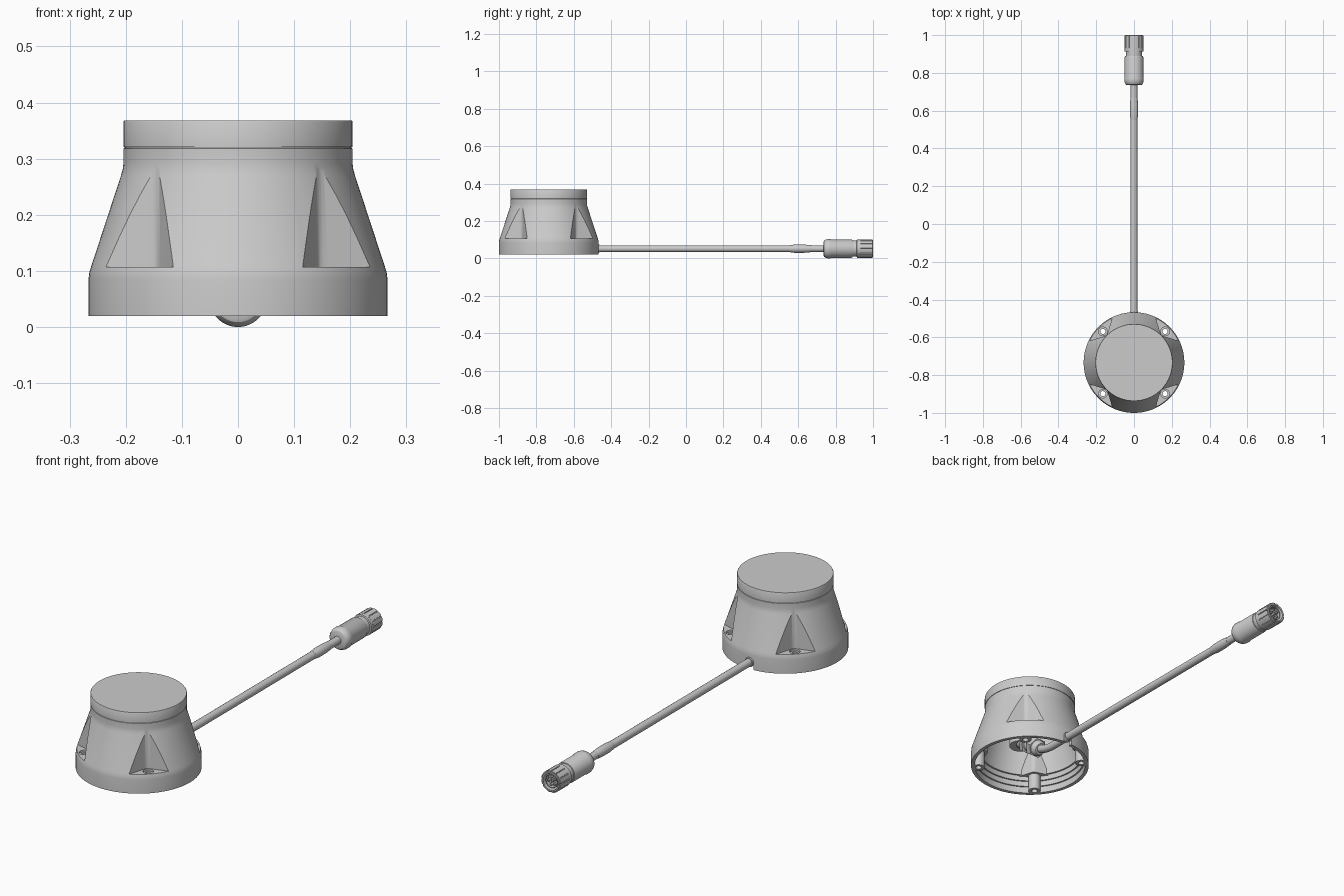
import bpy, bmesh, math
from mathutils import Vector, Matrix

if "Cube" in bpy.data.objects:
    bpy.data.objects.remove(bpy.data.objects["Cube"])

CY = -0.7335           # housing centre in y
CZ = 0.0515            # cable and connector axis height
U = 0.233              # screw distance from housing centre
HOUSE = Matrix.Translation((0, CY, 0))
ALONG_Y = Matrix.Translation((0, 0, CZ)) @ Matrix.Rotation(-math.pi / 2, 4, 'X')


def finish(name, bm, mat):
    bmesh.ops.recalc_face_normals(bm, faces=bm.faces)
    bm.transform(mat)
    me = bpy.data.meshes.new(name)
    bm.to_mesh(me)
    bm.free()
    ob = bpy.data.objects.new(name, me)
    bpy.context.collection.objects.link(ob)
    return ob


def skin(name, rings, mat, closed=False):
    """Join rings of points by quads; cap the ends, or close into a torus."""
    bm = bmesh.new()
    rows = [[bm.verts.new(p) for p in ring] for ring in rings]
    pairs = list(zip(rows, rows[1:])) + ([(rows[-1], rows[0])] if closed else [])
    for a, b in pairs:
        for i in range(len(a)):
            j = (i + 1) % len(a)
            bm.faces.new((a[i], a[j], b[j], b[i]))
    if not closed:
        bm.faces.new(rows[0])
        bm.faces.new(rows[-1])
    return finish(name, bm, mat)


def lathe(name, pts, mat=Matrix(), n=48, closed=False):
    """Revolve (radius, height) points around the local z axis."""
    ang = [2 * math.pi * i / n for i in range(n)]
    return skin(name, [[(r * math.cos(a), r * math.sin(a), h) for a in ang]
                       for r, h in pts], mat, closed)


def rod(name, r, z0, z1, mat=Matrix(), n=32):
    return lathe(name, [(r, z0), (r, z1)], mat, n)


def prism(name, pts, z0, z1, mat=Matrix()):
    return skin(name, [[(x, y, z) for x, y in pts] for z in (z0, z1)], mat)


def select(ob):
    bpy.ops.object.select_all(action='DESELECT')
    ob.select_set(True)
    bpy.context.view_layer.objects.active = ob


def volume(me):
    bm = bmesh.new()
    bm.from_mesh(me)
    v = bm.calc_volume(signed=True)
    bm.free()
    return v


def cut(ob, cutter):
    """Subtract the cutter, trying solvers until the volume drops plausibly."""
    select(ob)
    before, limit = volume(ob.data), volume(cutter.data)
    old = ob.data.copy()
    for solver in ('MANIFOLD', 'EXACT', 'FLOAT'):
        m = ob.modifiers.new("cut", 'BOOLEAN')
        m.operation, m.solver, m.object = 'DIFFERENCE', solver, cutter
        bpy.ops.object.modifier_apply(modifier=m.name)
        if 1e-8 < before - volume(ob.data) < limit * 1.01:
            break
        ob.data = old.copy()
    bpy.data.objects.remove(cutter)


def vee(name, apex, z0, z1, mat):
    """Outward-opening vertical wedge with a rounded inner corner."""
    half = [(apex, 0.002), (apex + 0.002, 0.008), (apex + 0.006, 0.016),
            (apex + 0.206, 0.392)]
    pts = half + [(u, -v) for u, v in reversed(half)]
    return prism(name, pts, z0, z1, mat)


# Housing: flared shell, stepped cavity, four screw pockets
housing = lathe("housing", [
    (0.2665, 0.0195), (0.2665, 0.085), (0.265, 0.097), (0.261, 0.11),
    (0.2085, 0.27), (0.2055, 0.281), (0.204, 0.293), (0.204, 0.318),
    (0.202, 0.319), (0.202, 0.323)], HOUSE, 96)
cavity = lathe("cavity", [
    (0.25, -0.01), (0.25, 0.05), (0.243, 0.05), (0.243, 0.075),
    (0.236, 0.075), (0.236, 0.1), (0.228, 0.1), (0.228, 0.125),
    (0.19, 0.26), (0.19, 0.3)], HOUSE, 96)
corners = [HOUSE @ Matrix.Rotation(math.radians(45 + 90 * k), 4, 'Z') for k in range(4)]
for c in corners:
    at = c @ Matrix.Translation((U, 0, 0))
    cut(cavity, vee("pocket_wall", 0.193, 0.096, 0.41, c))
    cut(cavity, rod("boss", 0.027, -0.03, 0.15, at))
cut(housing, cavity)
for c in corners:
    at = c @ Matrix.Translation((U, 0, 0))
    cut(housing, vee("pocket", 0.2052, 0.107, 0.40, c))
    cut(housing, lathe("screw_hole", [(0.0135, -0.02), (0.0135, 0.098),
                                      (0.023, 0.098), (0.023, 0.12)], at, 24))
# Cable notch through the back rim
arch = [(0.022 * math.cos(a), 0.022 * math.sin(a))
        for a in (math.pi * i / 12 for i in range(13))]
cut(housing, prism("notch", arch + [(-0.022, -0.06), (0.022, -0.06)], 0.44, 0.52,
                   Matrix.Translation((0, 0, CZ)) @ Matrix.Rotation(math.pi / 2, 4, 'X')
                   @ Matrix.Rotation(0, 4, 'Z') @ Matrix.Translation((0, 0, 0))))

# Lid
lathe("lid", [(0.2045, 0.321), (0.2045, 0.365), (0.203, 0.368)], HOUSE, 96)

# Cable with upward bend inside the housing
cu = bpy.data.curves.new("cable", 'CURVE')
cu.dimensions = '3D'
cu.bevel_depth, cu.bevel_resolution, cu.use_fill_caps = 0.018, 6, True
sp = cu.splines.new('BEZIER')
sp.bezier_points.add(2)
DIR = Vector((0, -0.8, 0.6))
END = Vector((0, -0.67, 0.08))
path = [(Vector((0, 0.75, CZ)), Vector((0, -0.1, 0))),
        (Vector((0, -0.57, CZ)), Vector((0, -0.04, 0))), (END, DIR * 0.03)]
for bp, (co, tan) in zip(sp.bezier_points, path):
    bp.handle_left_type = bp.handle_right_type = 'FREE'
    bp.co, bp.handle_left, bp.handle_right = co, co - tan, co + tan
bpy.context.collection.objects.link(bpy.data.objects.new("cable", cu))
lathe("cable_sleeve", [(0.018, 0.55), (0.022, 0.58), (0.022, 0.63), (0.0185, 0.67)],
      ALONG_Y, 32)
lathe("cable_grommet", [(0.0215, -0.485), (0.0225, -0.468), (0.021, -0.462)], ALONG_Y, 32)

# Cable gland inside the housing
G = Matrix.Translation(END) @ DIR.to_track_quat('Z', 'Y').to_matrix().to_4x4()
lathe("gland_cap", [(0.026, -0.015), (0.036, 0), (0.038, 0.02), (0.038, 0.05)], G, 32)
rod("gland_nut", 0.046, 0.01, 0.045, G, 6)
rod("gland_body", 0.032, 0.045, 0.16, G)
rod("gland_hex_base", 0.046, 0.08, 0.105, G, 6)
rod("gland_socket", 0.05, 0.15, 0.305, Matrix.Translation((0, -0.8, 0)))

# Plug connector: rear nut, body, slotted coupling ring with open front
lathe("connector_body", [
    (0.036, 0.735), (0.043, 0.738), (0.048, 0.745), (0.0515, 0.757),
    (0.0515, 0.772), (0.049, 0.779), (0.049, 0.884), (0.047, 0.889), (0.043, 0.89),
    (0.043, 0.915), (0.046, 0.917), (0.046, 0.998), (0.044, 1.0), (0.038, 1.0),
    (0.038, 0.955)], ALONG_Y, 64)
lathe("coupling_collar", [(0.042, 0.912), (0.0495, 0.914), (0.0495, 0.932),
                          (0.042, 0.934)], ALONG_Y, 64, closed=True)
lathe("pin_insert", [(0.031, 0.95), (0.031, 0.992), (0.028, 0.992), (0.028, 0.975)],
      ALONG_Y, 48)
for k in range(12):
    turn = ALONG_Y @ Matrix.Rotation(math.radians(30 * k + 15), 4, 'Z')
    prism("grip_rib", [(0.044, -0.0105), (0.0488, -0.0105), (0.0505, 0),
                       (0.0488, 0.0105), (0.044, 0.0105)], 0.926, 0.997, turn)
for k in range(6):
    at = ALONG_Y @ Matrix.Rotation(math.radians(72 * k), 4, 'Z')
    x = 0.018 if k < 5 else 0
    lathe("contact_pin", [(0.0055, 0.97), (0.0055, 0.99), (0.0035, 0.993)],
          at @ Matrix.Translation((x, 0, 0)), 16)

# Smooth shading with crisp edges
for ob in list(bpy.context.collection.objects):
    if ob.type == 'MESH':
        select(ob)
        bpy.ops.object.shade_smooth_by_angle(angle=math.radians(30))
